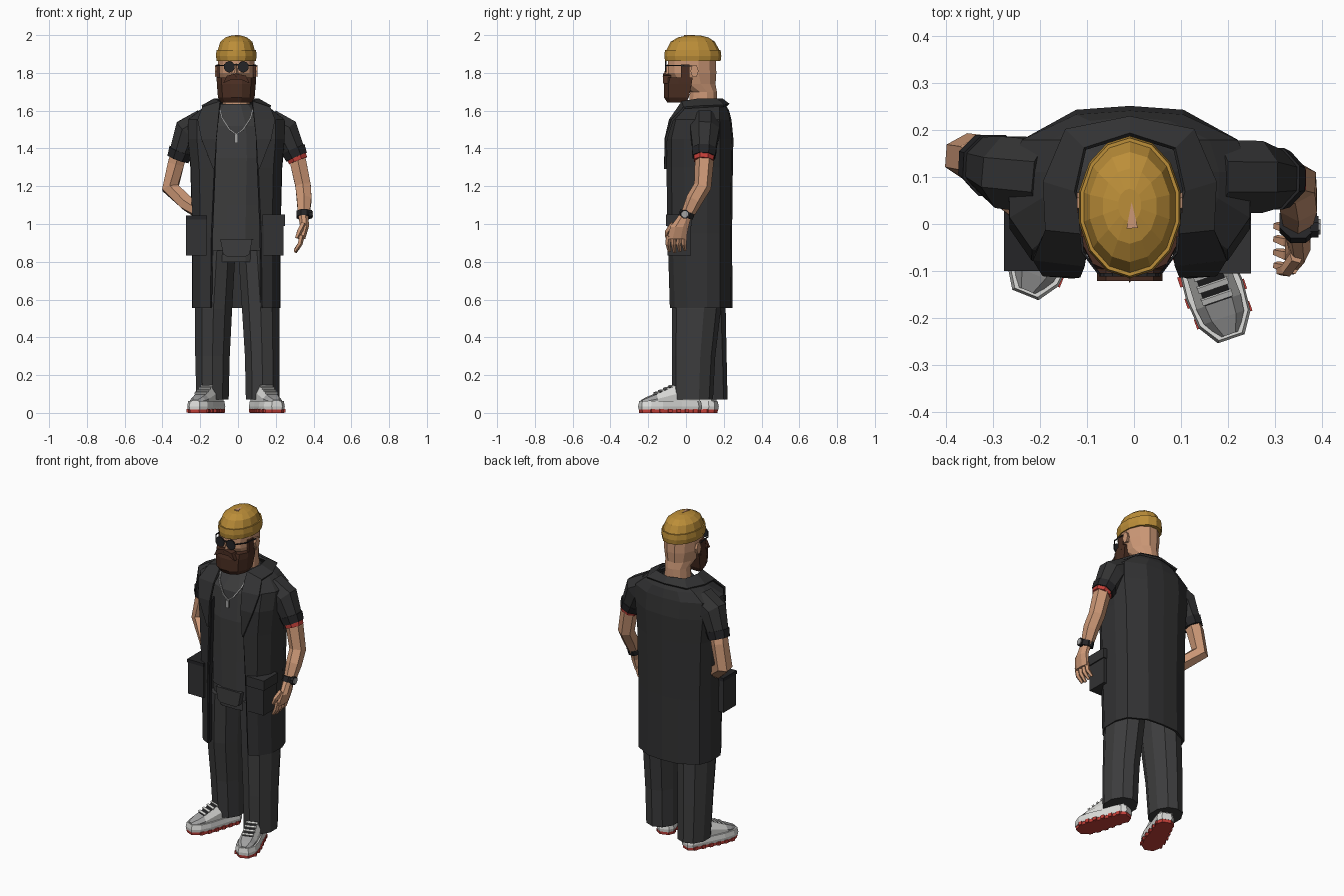
import bpy, bmesh, math
from mathutils import Vector, Matrix

if "Cube" in bpy.data.objects:
    bpy.data.objects.remove(bpy.data.objects["Cube"])

def mat(name, r, g, b):
    m = bpy.data.materials.new(name)
    m.diffuse_color = (r, g, b, 1)
    m.use_nodes = True
    m.node_tree.nodes["Principled BSDF"].inputs["Base Color"].default_value = m.diffuse_color
    return m

COAT = mat("coat black", .032, .032, .033)
CLOTH = mat("trouser charcoal", .046, .046, .047)
DARK = mat("dark trim", .018, .018, .02)
SKIN = mat("skin", .60, .31, .18)
HAT = mat("mustard knit", .50, .27, .04)
BEARD = mat("beard brown", .068, .027, .016)
RED = mat("red", .55, .05, .04)
WHITE = mat("shoe white", .72, .72, .70)
GREY = mat("silver grey", .36, .36, .36)
CX = -.009                       # centre line of the body

def mesh(name, verts, faces, m, thick=0):
    me = bpy.data.meshes.new(name)
    me.from_pydata([tuple(v) for v in verts], [], faces)
    bm = bmesh.new()
    bm.from_mesh(me)
    bmesh.ops.recalc_face_normals(bm, faces=bm.faces)
    bm.to_mesh(me)
    bm.free()
    me.materials.append(m)
    ob = bpy.data.objects.new(name, me)
    bpy.context.collection.objects.link(ob)
    if thick:
        mod = ob.modifiers.new("thickness", 'SOLIDIFY')
        mod.thickness, mod.offset = thick, 0
    return ob

def loft(name, rings, m, closed=True, caps=True, thick=0):
    n = len(rings[0])
    faces = []
    for i in range(len(rings) - 1):
        for j in range(n if closed else n - 1):
            k = (j + 1) % n
            faces.append((i*n + j, i*n + k, (i+1)*n + k, (i+1)*n + j))
    if closed and caps:
        faces += [tuple(range(n))[::-1], tuple(range((len(rings)-1)*n, len(rings)*n))]
    return mesh(name, [p for r in rings for p in r], faces, m, thick)

def stack(name, levels, m, n=10, thick=0, caps=True):
    """Horizontal ellipses: (z, x, y, rx, ry)."""
    return loft(name, [[(x + rx*math.cos(2*math.pi*(j+.5)/n), y + ry*math.sin(2*math.pi*(j+.5)/n), z)
                        for j in range(n)] for z, x, y, rx, ry in levels], m, caps=caps, thick=thick)

def tube(name, path, radii, m, n=6, caps=True, thick=0):
    P = [Vector(p) for p in path]
    rings = []
    for i, p in enumerate(P):
        a = (p - P[i-1]).normalized() if i else Vector()
        b = (P[i+1] - p).normalized() if i < len(P)-1 else Vector()
        t = (a + b).normalized()
        u = (Vector((0, 0, 1)) if abs(t.y) > .9 else Vector((0, 1, 0))).cross(t).normalized()
        v = t.cross(u)
        r = radii[i] if isinstance(radii, (list, tuple)) else radii
        rings.append([p + r*(u*math.cos(2*math.pi*(j+.5)/n) + v*math.sin(2*math.pi*(j+.5)/n)) for j in range(n)])
    return loft(name, rings, m, caps=caps, thick=thick)

def box(name, c, s, m, M=None):
    v = [Vector((c[0]+s[0]*x/2, c[1]+s[1]*y/2, c[2]+s[2]*z/2)) for z in (-1, 1) for x, y in ((-1, -1), (1, -1), (1, 1), (-1, 1))]
    f = [(3, 2, 1, 0), (4, 5, 6, 7)] + [(i, (i+1) % 4, 4+(i+1) % 4, 4+i) for i in range(4)]
    return mesh(name, [M @ p for p in v] if M else v, f, m)

# Head, neck, nose, ears
stack("head", [(1.56, CX, .09, .08, .08), (1.70, CX, .092, .072, .074), (1.74, CX, .05, .085, .11),
               (1.80, CX, .032, .099, .133), (1.88, CX, .032, .099, .13), (1.95, CX, .035, .07, .1)], SKIN, 12)
mesh("nose", [(CX-.02, -.09, 1.775), (CX+.02, -.09, 1.775), (CX, -.125, 1.78), (CX, -.095, 1.85)],
     [(0, 1, 2), (0, 2, 3), (1, 3, 2), (0, 3, 1)], SKIN)
for s, side in ((-1, "left"), (1, "right")):
    loft(side + "_ear", [[(CX+s*x, .045+r*.022*math.cos(a*math.pi/3), 1.81+r*.036*math.sin(a*math.pi/3))
                          for a in range(6)] for x, r in ((.085, .8), (.112, 1))], SKIN)
    box(side + "_sideburn", (CX+s*.096, -.005, 1.80), (.016, .045, .09), BEARD)

# Beard and moustache
def beard_ring(z, w, f, b):
    return [(CX+x*w, y, z) for x, y in ((-1, b), (-1, f*.35), (-.75, f*.8), (-.3, f), (.3, f), (.75, f*.8), (1, f*.35), (1, b))]
loft("beard", [beard_ring(1.642, .08, -.098, .0), beard_ring(1.67, .097, -.117, .015), beard_ring(1.74, .103, -.116, .03),
               beard_ring(1.775, .104, -.106, .035)], BEARD)
loft("moustache", [[(CX+x, y, z) for x, z in ((-.07, 1.745), (-.025, 1.765), (.025, 1.765), (.07, 1.745),
                                             (.05, 1.785), (0, 1.797), (-.05, 1.785))] for y in (-.08, -.121)], BEARD)

# Knitted cap with turned-up brim and the sliver of scalp on top
stack("cap_brim", [(1.862, CX, .036, .106, .147), (1.89, CX, .036, .111, .151), (1.922, CX, .036, .107, .147)], HAT, 14)
stack("cap_crown", [(1.915, CX, .036, .102, .143), (1.965, CX, .036, .087, .117), (1.988, CX, .038, .058, .08),
                    (1.998, CX, .04, .025, .035)], HAT, 14)
loft("scalp_sliver", [[(-.016, -.01, z), (.008, -.008, z), (-.005, .047, z)] for z in (1.985, 2.0)], SKIN)

# Round sunglasses
for s, side in ((-1, "left"), (1, "right")):
    x = CX + s*.037
    tube(side + "_lens", [(x, -.104, 1.832), (x, -.112, 1.832)], .03, DARK, 10)
    tube(side + "_temple", [(CX+s*.065, -.106, 1.84), (CX+s*.1, -.06, 1.84), (CX+s*.108, .04, 1.835)], .004, DARK, 4)
box("glasses_bridge", (CX, -.108, 1.842), (.13, .006, .008), DARK)

# Shirt, hips, fly flap
stack("shirt", [(.915, CX, .065, .19, .142), (1.1, CX, .065, .195, .145), (1.35, CX, .07, .215, .155), (1.52, CX, .075, .2, .142),
                (1.6, CX, .085, .12, .1), (1.635, CX, .09, .085, .085)], CLOTH, 12)
stack("hips", [(.80, CX, .07, .19, .135), (.95, CX, .065, .185, .135)], CLOTH, 12)
loft("fly_flap", [[(CX-.085, y, .92), (CX+.085, y, .92), (CX+.07, y, .84), (CX+.05, y, .828), (CX-.05, y, .828), (CX-.07, y, .84)]
                  for y in (-.05, -.083)], CLOTH)

# Trouser legs
stack("left_leg", [(.07, -.135, .112, .09, .108), (.3, -.135, .1, .096, .115), (.55, -.13, .08, .104, .13),
                   (.86, -.112, .07, .104, .135)], CLOTH, 10)
stack("right_leg", [(.07, .13, .035, .093, .108), (.3, .128, .04, .096, .115), (.55, .12, .055, .104, .13),
                    (.86, .1, .07, .104, .135)], CLOTH, 10)

# Long open coat: each level is (z, opening, front y, half width, back y)
def coat_ring(z, f, yf, w, yb):
    half = [(f, yf), (w*.82, yf+.025), (w, yf+.09), (w*1.01, .11), (w*.9, .175), (w*.45, yb-.008)]
    return [(CX+x, y, z) for x, y in half] + [(CX, yb, z)] + [(CX-x, y, z) for x, y in half[::-1]]
loft("coat_body", [coat_ring(.555, .135, -.08, .226, .24), coat_ring(.95, .13, -.092, .226, .238), coat_ring(1.3, .115, -.098, .235, .242),
                   coat_ring(1.45, .11, -.098, .25, .245), coat_ring(1.55, .1, -.075, .25, .235),
                   coat_ring(1.6, .09, -.035, .185, .222), coat_ring(1.635, .085, -.005, .13, .2)], COAT, closed=False, thick=.012)
# Lapels running into the collar
lap = [((.115, -.108, 1.29), (.122, -.11, 1.29)), ((.105, -.108, 1.45), (.185, -.105, 1.45)), ((.095, -.085, 1.55), (.205, -.072, 1.55)),
       ((.085, -.02, 1.645), (.178, -.01, 1.615)), ((.115, .07, 1.66), (.182, .09, 1.622)),
       ((.095, .16, 1.66), (.135, .2, 1.625)), ((0, .19, 1.66), (0, .226, 1.632))]
strip = lap + [tuple((-x, y, z) for x, y, z in p) for p in lap[-2::-1]]
loft("collar", [[(CX+x, y, z) for x, y, z in p] for p in strip], COAT, closed=False, thick=.012)
# Inner facing strips along the opening
for s, side in ((-1, "left"), (1, "right")):
    loft(side + "_facing", [[(CX+s*x, y, z), (CX+s*(x+.012), y+.045, z)] for z, x, y in
                            ((.56, .133, -.08), (.95, .128, -.092), (1.45, .108, -.096))], DARK, closed=False, thick=.01)

# Sleeves and cuffs
for side, a, b, c in (("left", (-.18, .1, 1.53), (-.265, .11, 1.488), (-.315, .13, 1.35)),
                      ("right", (.165, .1, 1.53), (.25, .1, 1.488), (.308, .095, 1.36))):
    tube(side + "_sleeve", [a, b, c], [.085, .083, .06], COAT, 8)
    b, c = Vector(b), Vector(c)
    tube(side + "_cuff", [b.lerp(c, .72), b.lerp(c, 1.04)], [.071, .064], DARK, 8)
tube("red_sleeve_lining", [(.309, .095, 1.358), (.318, .094, 1.335)], [.058, .055], RED, 8)

# Arms; the left one reaches into its pocket
tube("left_arm", [(-.3, .12, 1.42), (-.328, .14, 1.32), (-.358, .145, 1.19), (-.27, .075, 1.11), (-.195, 0, 1.05), (-.2, -.04, .97)],
     [.05, .05, .05, .045, .035, .04], SKIN)
tube("right_arm", [(.29, .1, 1.42), (.318, .097, 1.33), (.345, .088, 1.2), (.35, .045, 1.13), (.348, .003, 1.04)],
     [.05, .05, .047, .045, .034], SKIN)
stack("right_palm", [(1.05, .346, -.002, .03, .036), (.985, .352, -.035, .025, .052), (.92, .338, -.05, .019, .056)], SKIN, 8)
for i in range(4):
    y = -.092 + i*.028
    tube("finger", [(.338, y, .94), (.328, y-.003, .895), (.302, y+.004, .85+.006*abs(i-1))], [.015, .014, .009], SKIN, 5)
tube("thumb", [(.345, -.07, 1.0), (.325, -.098, .96), (.31, -.1, .925)], [.016, .015, .01], SKIN, 5)

# Watch
tube("watch_band", [(.349, .008, 1.065), (.349, -.003, 1.035)], .043, DARK, 8)
tube("watch_case", [(.375, -.006, 1.052), (.392, -.006, 1.052)], .025, DARK, 8)
tube("watch_face", [(.39, -.006, 1.052), (.396, -.006, 1.052)], .018, GREY, 8)

# Coat pockets
for side, x in (("left", -.22), ("right", .188)):
    box(side + "_pocket", (x, -.035, .935), (.108, .125, .205), COAT)
box("right_pocket_flap", (.19, -.036, 1.02), (.118, .138, .06), COAT)
box("left_pocket_rim", (-.22, -.035, 1.035), (.112, .13, .02), DARK)

# Necklace
tube("chain", [(CX-.09, -.02, 1.62), (CX-.075, -.06, 1.56), (CX-.035, -.082, 1.5), (CX, -.088, 1.475),
               (CX+.035, -.082, 1.5), (CX+.075, -.06, 1.56), (CX+.09, -.02, 1.62)], .006, GREY, 4)
box("pendant", (CX, -.09, 1.452), (.02, .012, .045), GREY)

# Shoes
def outline(k, z, grow=0):
    half = [(.17, .025), (.145, .046), (.05, .05), (-.06, .06), (-.125, .054), (-.168, .026)]
    pts = [(w+grow, y*k) for y, w in half] + [(-w-grow, y*k) for y, w in half[::-1]]
    return [Vector((x, y, z)) for x, y in pts]

for side, c, ang in (("left", (-.168, .005, 0), -22), ("right", (.152, -.085, 0), 19)):
    M = Matrix.Translation(c) @ Matrix.Rotation(math.radians(ang), 4, 'Z')
    T = lambda pts: [M @ Vector(p) for p in pts]
    loft(side + "_outsole", [T(outline(.97, 0)), T(outline(.98, .02))], RED)
    loft(side + "_midsole", [T(outline(.99, .018, .002)), T(outline(1, .035, .004)), T(outline(.97, .062))], WHITE)
    for i in range(6):
        for s in (-1, 1):
            w = .060 - .007*abs(i-1.5)/1.5
            box(side + "_sole_lug", (s*w, -.115+i*.048, .011), (.018, .022, .02), RED, M)
    rings = []
    for y, w, h in ((-.158, .022, .068), (-.12, .045, .085), (-.085, .05, .098), (.02, .046, .145), (.09, .045, .14), (.155, .036, .13)):
        rings.append(T([(-w, y, .045), (-w, y, .045+(h-.045)*.55), (-w*.6, y, h), (w*.6, y, h), (w, y, .045+(h-.045)*.55), (w, y, .045)]))
    up = loft(side + "_shoe_upper", rings, WHITE)
    up.data.materials.append(GREY)
    up.data.materials.append(DARK)
    inv = M.inverted()
    for p in up.data.polygons:             # grey toe cap, dark tongue
        q = inv @ p.center
        if q.y < -.09:
            p.material_index = 1
        elif p.normal.z > .5 and q.y < .03:
            p.material_index = 2
    for i in range(4):
        y = -.075 + i*.027
        R = M @ Matrix.Translation((0, y, .098+(y+.085)*.447+.003)) @ Matrix.Rotation(math.radians(24), 4, 'X')
        box(side + "_lace", (0, 0, 0), (.068, .013, .009), WHITE, R)
